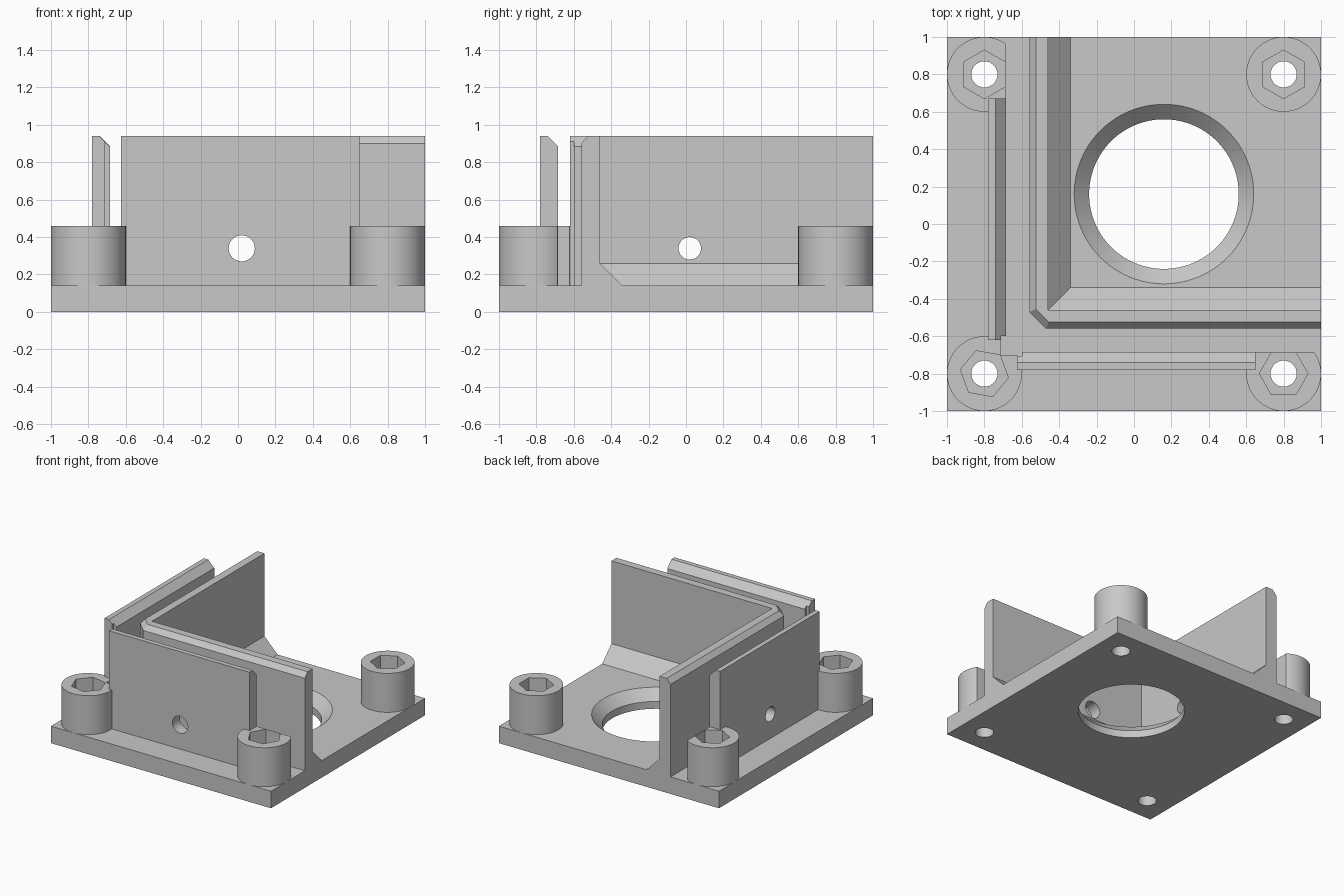
import bpy, bmesh
from math import cos, sin, pi, radians

if "Cube" in bpy.data.objects:
    bpy.data.objects.remove(bpy.data.objects["Cube"], do_unlink=True)

grey = bpy.data.materials.new("plain_grey")
grey.use_nodes = True
COLOUR = (0.58, 0.58, 0.58, 1)
grey.diffuse_color = COLOUR
grey.node_tree.nodes["Principled BSDF"].inputs["Base Color"].default_value = COLOUR

FLOOR, BOSS_TOP, TOP = 0.14, 0.46, 0.94


def loft(name, rings):
    """Closed solid through rings that share a point count."""
    bm = bmesh.new()
    rows = [[bm.verts.new(p) for p in ring] for ring in rings]
    n = len(rows[0])
    for a, b in zip(rows, rows[1:]):
        for i in range(n):
            j = (i + 1) % n
            bm.faces.new((a[i], a[j], b[j], b[i]))
    bm.faces.new(rows[0][::-1])
    bm.faces.new(rows[-1])
    bmesh.ops.recalc_face_normals(bm, faces=bm.faces)
    mesh = bpy.data.meshes.new(name)
    bm.to_mesh(mesh)
    bm.free()
    obj = bpy.data.objects.new(name, mesh)
    bpy.context.collection.objects.link(obj)
    mesh.materials.append(grey)
    return obj


def turned(name, x, y, steps, sides=64, turn=0):
    """Stack of rings given as (radius, height) around a vertical axis."""
    angles = [radians(turn) + 2 * pi * i / sides for i in range(sides)]
    return loft(name, [[(x + r * cos(a), y + r * sin(a), z) for a in angles]
                       for r, z in steps])


def box(name, x0, x1, y0, y1, z0, z1):
    return loft(name, [[(x0, y0, z), (x1, y0, z), (x1, y1, z), (x0, y1, z)]
                       for z in (z0, z1)])


def cut(target, cutter, keep=False):
    mod = target.modifiers.new("cut", 'BOOLEAN')
    mod.operation, mod.solver, mod.object = 'DIFFERENCE', 'EXACT', cutter
    bpy.context.view_layer.objects.active = target
    bpy.ops.object.modifier_apply(modifier=mod.name)
    if not keep:
        bpy.data.objects.remove(cutter, do_unlink=True)


# Base plate with a countersunk central opening
base = box("base_plate", -1, 1, -1, 1, 0, FLOOR)
cut(base, turned("opening", 0.16, 0.16,
                 [(0.4, -0.1), (0.4, 0.06), (0.48, FLOOR), (0.5, 0.16)], 96))
parts = [base]

# Corner bosses with screw holes and hexagonal nut pockets
CORNERS = {"front_left": (0.8, -0.8, 0), "front_right": (-0.8, -0.8, -10),
           "back_left": (0.8, 0.8, 30), "back_right": (-0.8, 0.8, 30)}
for side, (x, y, turn) in CORNERS.items():
    boss = turned("boss_" + side, x, y, [(0.2, FLOOR), (0.2, BOSS_TOP)])
    cut(boss, turned("pocket", x, y, [(0.13, 0.22), (0.13, 0.6)], 6, turn))
    bolt = turned("bolt_hole", x, y, [(0.07, -0.1), (0.07, 0.6)], 32)
    cut(boss, bolt, keep=True)
    cut(base, bolt)
    if side == "front_left":
        cut(boss, box("slot", 0, 1.1, -0.687, 0, 0, 1))
    if side == "back_right":
        cut(boss, box("slot", -0.687, 0, 0, 1.1, 0, 1))
    if side == "front_right":
        cut(boss, box("slot", -0.71, 0, -0.7, 0, 0, 1))
    parts.append(boss)


# L-shaped inner wall: sloped foot inside, bevelled rim outside
def l_ring(outer, corner, inner, z):
    points = [(outer, 1), (outer, corner), (corner, outer), (1, outer),
              (1, inner), (inner, inner), (inner, 1)]
    return [(x, y, z) for x, y in points]


wall = loft("inner_wall", [l_ring(-0.56, -0.47, -0.34, FLOOR),
                           l_ring(-0.56, -0.47, -0.46, 0.26),
                           l_ring(-0.56, -0.47, -0.46, 0.9),
                           l_ring(-0.525, -0.455, -0.46, TOP)])
parts.append(wall)

# Outer plates, bevelled toward the slot
PROFILE = [(-0.78, FLOOR), (-0.685, FLOOR), (-0.685, 0.885),
           (-0.74, TOP), (-0.78, TOP)]
side_plate = loft("side_outer_plate", [[(u, v, z) for u, z in PROFILE]
                                       for v in (-0.62, 0.67)])
front_plate = loft("front_outer_plate", [[(v, u, z) for u, z in PROFILE]
                                         for v in (-0.625, 0.65)])
for plate in (side_plate, front_plate):
    cut(plate, box("corner_notch", -0.71, -0.6, -0.705, -0.6, 0.1, 1))
    parts.append(plate)

# Round holes through each pair of walls
ring = [2 * pi * i / 32 for i in range(32)]
for plate, radius, swap in ((front_plate, 0.07, False), (side_plate, 0.06, True)):
    rings = []
    for depth in (-0.9, -0.4):
        pts = [(0.02 + radius * cos(a), 0.34 + radius * sin(a)) for a in ring]
        rings.append([(depth, p, z) if swap else (p, depth, z) for p, z in pts])
    drill = loft("drill", rings)
    cut(plate, drill, keep=True)
    cut(wall, drill)

# Smooth round faces, crisp edges
bpy.ops.object.select_all(action='DESELECT')
for part in parts:
    part.select_set(True)
bpy.context.view_layer.objects.active = base
bpy.ops.object.shade_smooth_by_angle(angle=radians(30))
